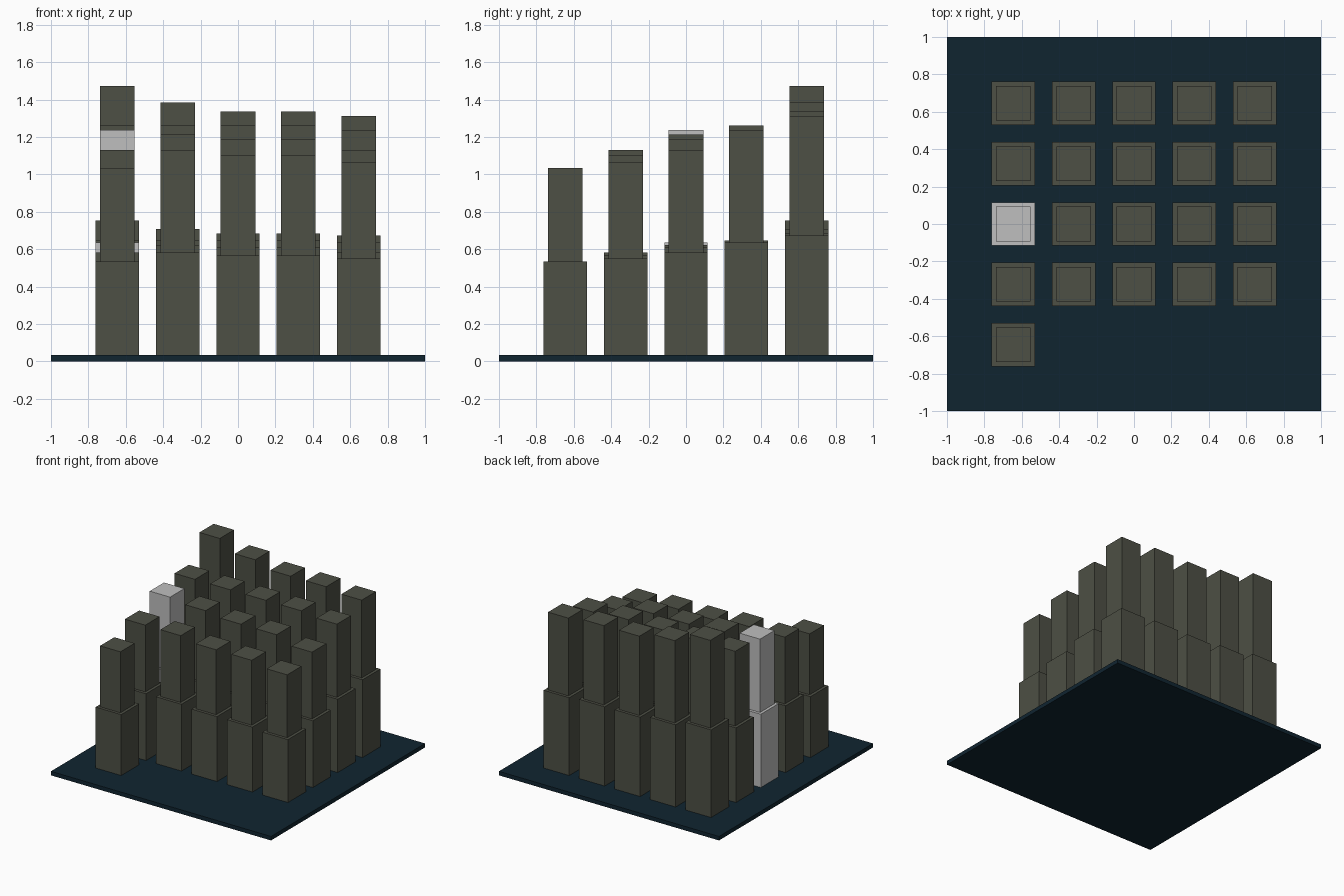
import bpy

cube = bpy.data.objects.get("Cube")
if cube:
    bpy.data.objects.remove(cube, do_unlink=True)


def make_material(name, rgb):
    mat = bpy.data.materials.new(name)
    mat.use_nodes = True
    mat.diffuse_color = (*rgb, 1)
    bsdf = next(n for n in mat.node_tree.nodes if n.type == "BSDF_PRINCIPLED")
    bsdf.inputs["Base Color"].default_value = (*rgb, 1)
    return mat


navy = make_material("dark navy", (0.005, 0.018, 0.030))
olive = make_material("olive grey", (0.075, 0.079, 0.059))
silver = make_material("light grey", (0.52, 0.52, 0.52))


def box(name, x, y, width, bottom, top, mat):
    bpy.ops.mesh.primitive_cube_add(size=1, location=(x, y, (bottom + top) / 2))
    obj = bpy.context.object
    obj.name = name
    obj.scale = (width, width, top - bottom)
    bpy.ops.object.transform_apply(location=False, rotation=False, scale=True)
    obj.data.materials.append(mat)
    return obj


# Ground slab
BASE = 0.033
box("base_plate", 0, 0, 2, 0, BASE, navy)

# Tower heights, back row first, each row running from right to left
rows = [
    (1.473, 1.384, 1.335, 1.335, 1.311),
    (1.26, 1.26, 1.26, 1.26, 1.237),
    (1.237, 1.212, 1.187, 1.187, 1.13),
    (1.13, 1.13, 1.10, 1.10, 1.067),
    (1.034,),
]
SPACING = 0.3225

# Two-tier towers, the upper tier narrower and just as tall
for r, heights in enumerate(rows):
    for c, top in enumerate(heights):
        x, y = (c - 2) * SPACING, (2 - r) * SPACING
        mat = silver if (r, c) == (2, 0) else olive
        middle = (BASE + top) / 2
        box(f"tower_lower_{r}_{c}", x, y, 0.232, BASE, middle, mat)
        box(f"tower_upper_{r}_{c}", x, y, 0.185, middle, top, mat)
